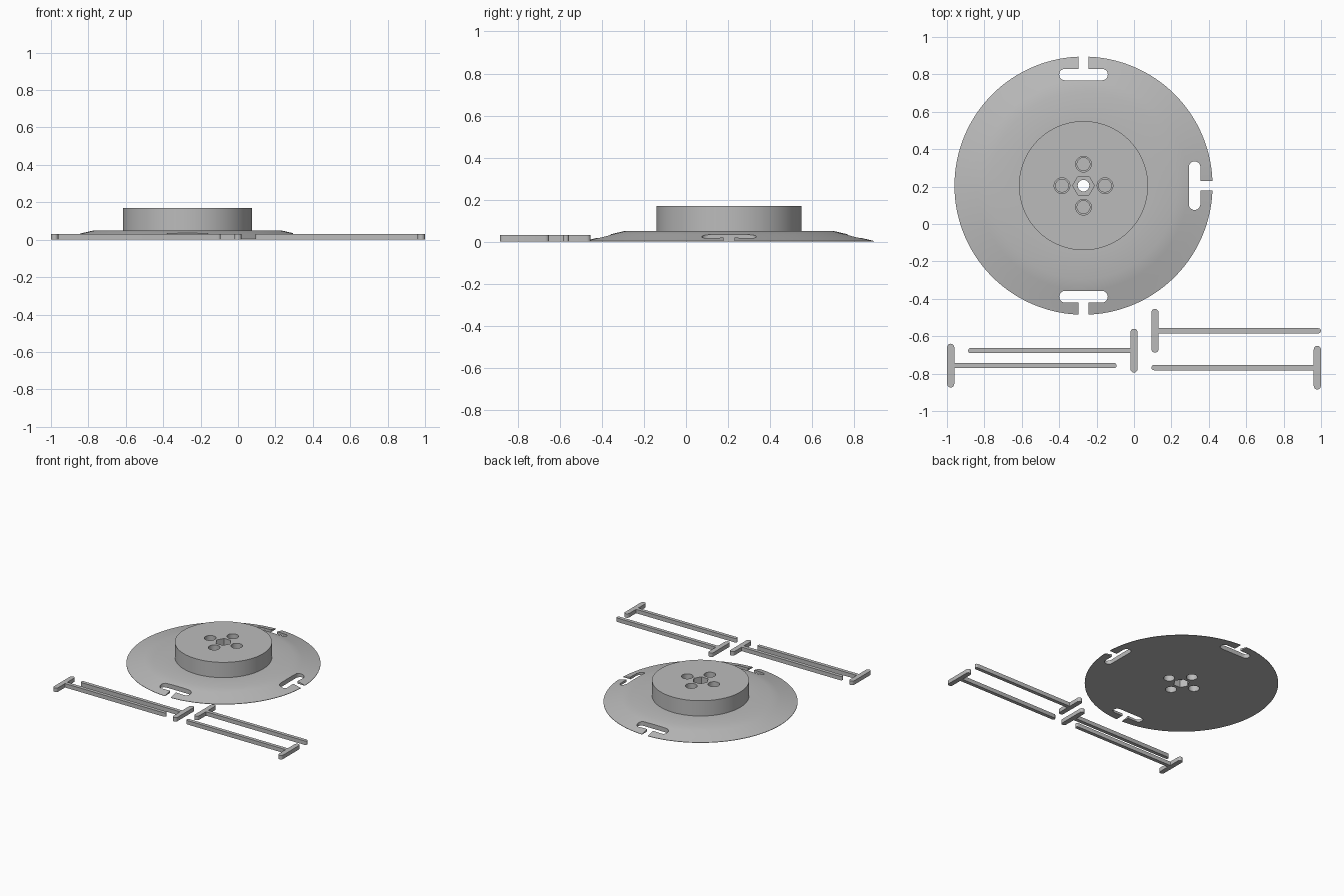
import bpy, bmesh, math
from mathutils import Matrix, Vector

if "Cube" in bpy.data.objects:
    bpy.data.objects.remove(bpy.data.objects["Cube"])

CX, CY = -0.27, 0.205          # centre of the round plate
grey = bpy.data.materials.new("plain grey")
grey.diffuse_color = (0.5, 0.5, 0.5, 1)
grey.use_nodes = True
grey.node_tree.nodes["Principled BSDF"].inputs["Base Color"].default_value = grey.diffuse_color


def make(name, bm):
    bmesh.ops.recalc_face_normals(bm, faces=bm.faces)
    me = bpy.data.meshes.new(name)
    bm.to_mesh(me)
    bm.free()
    me.materials.append(grey)
    ob = bpy.data.objects.new(name, me)
    bpy.context.collection.objects.link(ob)
    return ob


def smooth(ob):
    bpy.ops.object.select_all(action='DESELECT')
    ob.select_set(True)
    bpy.context.view_layer.objects.active = ob
    bpy.ops.object.shade_smooth_by_angle(angle=math.radians(30))


def prism(bm, pts, z0, z1):
    """Extrude a plan outline from z0 to z1."""
    face = bm.faces.new([bm.verts.new((x, y, z0)) for x, y in pts])
    ext = bmesh.ops.extrude_face_region(bm, geom=[face])
    vs = [g for g in ext["geom"] if isinstance(g, bmesh.types.BMVert)]
    bmesh.ops.translate(bm, verts=vs, vec=(0, 0, z1 - z0))


def ring(x, y, r, n):
    return [(x + r * math.cos(2 * math.pi * i / n),
             y + r * math.sin(2 * math.pi * i / n)) for i in range(n)]


def arc(x, y, r, start, end, n=10):
    return [(x + r * math.cos(math.radians(start + (end - start) * i / n)),
             y + r * math.sin(math.radians(start + (end - start) * i / n)))
            for i in range(n + 1)]


def tee(y0, y1, hw, edge, r, stem, tip_round):
    """T outline: head along y between x = edge - 2r and edge, stem along +x to tip."""
    c = edge - r
    pts = arc(c, y1 - r, r, 0, 180) + arc(c, y0 + r, r, 180, 360)
    pts += [(edge, -hw)]
    pts += arc(stem - hw, 0, hw, -90, 90) if tip_round else [(stem, -hw), (stem, hw)]
    return pts + [(edge, hw)]


# Flanged plate with raised hub, as a lathe profile
profile = [(0, 0), (0.69, 0), (0.69, 0.003), (0.625, 0.019), (0.56, 0.036),
           (0.5, 0.05), (0.345, 0.05), (0.345, 0.17), (0, 0.17)]
bm = bmesh.new()
vs = [bm.verts.new((r, 0, z)) for r, z in profile]
es = [bm.edges.new(p) for p in zip(vs, vs[1:])]
bmesh.ops.spin(bm, geom=vs + es, cent=(0, 0, 0), axis=(0, 0, 1),
               angle=2 * math.pi, steps=128, use_merge=True)
bmesh.ops.remove_doubles(bm, verts=bm.verts, dist=1e-5)
bmesh.ops.translate(bm, verts=bm.verts, vec=(CX, CY, 0))
plate = make("flanged_hub", bm)

# Cutters: four T slots in the rim
cutters = []
for k in range(4):
    bm = bmesh.new()
    prism(bm, tee(-0.13, 0.13, 0.026, 0.625, 0.031, 0.8, False), -0.1, 0.12)
    bm.transform(Matrix.Translation((CX, CY, 0)) @ Matrix.Rotation(k * math.pi / 2, 4, 'Z'))
    cutters.append(make("slot_cutter", bm))

# Cutters: stepped screw holes from both faces, leaving a thin web
for k in range(4):
    a = k * math.pi / 2
    x, y = CX + 0.115 * math.cos(a), CY + 0.115 * math.sin(a)
    for r, z0, z1 in ((0.042, 0.12, 0.3), (0.034, 0.1, 0.14), (0.04, -0.1, 0.06)):
        bm = bmesh.new()
        prism(bm, ring(x, y, r, 32), z0, z1)
        cutters.append(make("hole_cutter", bm))

# Cutters: hexagon sockets top and bottom, joined by a round bore
for r, n, z0, z1 in ((0.058, 6, 0.1, 0.3), (0.058, 6, -0.1, 0.06), (0.031, 32, -0.2, 0.4)):
    bm = bmesh.new()
    prism(bm, ring(CX, CY, r, n), z0, z1)
    cutters.append(make("centre_cutter", bm))

for c in cutters:
    c.hide_render = True
    m = plate.modifiers.new("cut", 'BOOLEAN')
    m.operation, m.solver, m.object = 'DIFFERENCE', 'EXACT', c

# Apply the cuts, then drop the cutters
bpy.context.view_layer.update()
cut = bpy.data.meshes.new_from_object(plate.evaluated_get(bpy.context.evaluated_depsgraph_get()))
plate.modifiers.clear()
plate.data = cut
for c in cutters:
    bpy.data.objects.remove(c)
smooth(plate)

# Four loose T bars: head centre x, stem y, direction of the stem
for i, (x, y, d) in enumerate(((-0.98, -0.757, 1), (0.0, -0.677, -1),
                               (0.112, -0.571, 1), (0.98, -0.768, -1))):
    bm = bmesh.new()
    prism(bm, tee(-0.117, 0.117, 0.014, 0.019, 0.019, 0.887, True), 0, 0.031)
    bm.transform(Matrix.Translation((x, y, 0)) @ Matrix.Rotation(0 if d > 0 else math.pi, 4, 'Z'))
    smooth(make(f"t_bar_{i + 1}", bm))
